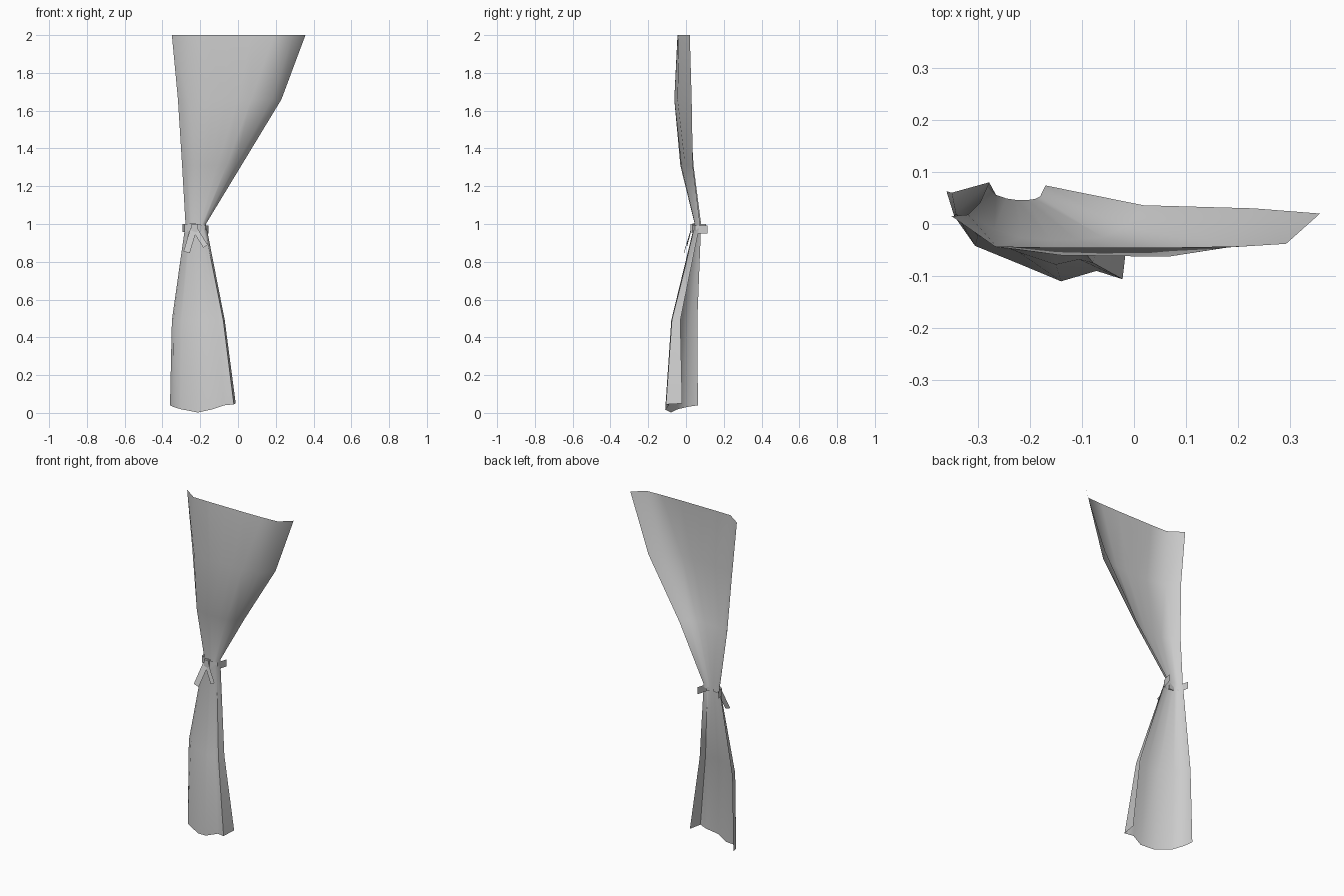
import bpy
import bmesh
from mathutils import Vector

default_cube = bpy.data.objects.get("Cube")
if default_cube:
    bpy.data.objects.remove(default_cube, do_unlink=True)


def make_material(name, colour):
    material = bpy.data.materials.new(name)
    material.use_nodes = True
    material.diffuse_color = colour
    shader = material.node_tree.nodes["Principled BSDF"]
    shader.inputs["Base Color"].default_value = colour
    return material


cloth_grey = make_material("cloth grey", (0.6, 0.6, 0.6, 1))


def make_sheet(name, rows, smooth_angle):
    """Bridge equally long rows of points into an open cloth surface."""
    bm = bmesh.new()
    grid = [[bm.verts.new(point) for point in row] for row in rows]
    for upper, lower in zip(grid, grid[1:]):
        for i in range(len(upper) - 1):
            bm.faces.new((upper[i], lower[i], lower[i + 1], upper[i + 1]))
    mesh = bpy.data.meshes.new(name)
    bm.to_mesh(mesh)
    bm.free()
    mesh.materials.append(cloth_grey)
    sheet = bpy.data.objects.new(name, mesh)
    bpy.context.collection.objects.link(sheet)
    bpy.ops.object.select_all(action="DESELECT")
    sheet.select_set(True)
    bpy.context.view_layer.objects.active = sheet
    bpy.ops.object.shade_smooth_by_angle(angle=smooth_angle)
    return sheet


def section(height, points, drops=None):
    """Cross-section in thousandths of a unit, from right edge to left edge."""
    drops = drops or [0] * len(points)
    return [Vector((x, y, height + drop)) / 1000
            for (x, y), drop in zip(points, drops)]


# Curtain: gathered at the waist, flared above, turned slightly below
curtain_rows = [
    section(2000, [(-350, 15), (-267, -43), (-160, -45), (-50, -45),
                   (70, -45), (190, -43), (292, -38), (357, 20)]),
    section(1660, [(-318, 18), (-262, -45), (-140, -60), (-70, -61),
                   (0, -62), (70, -62), (180, -45), (230, 30)]),
    section(1310, [(-296, 40), (-268, -10), (-215, -27), (-160, -30),
                   (-110, -30), (-60, -25), (-15, -5), (18, 36)]),
    section(1000, [(-278, 80), (-265, 56), (-245, 49), (-225, 46),
                   (-205, 46), (-190, 48), (-180, 53), (-170, 74)]),
    section(490, [(-350, 60), (-342, 20), (-300, -22), (-220, -55),
                  (-150, -78), (-105, -68), (-78, -75), (-70, -30)]),
    section(0, [(-360, 63), (-345, 15), (-305, -42), (-212, -80),
                (-140, -110), (-72, -90), (-22, -106), (-12, -20)],
            [40, 33, 20, 2, 18, 40, 45, 50]),
]
make_sheet("curtain", curtain_rows, 1.2)

# Tieback band: a strip around the front, open at the back
band_path = [(-293, 107), (-283, 62), (-250, 40), (-225, 34),
             (-200, 36), (-172, 48), (-155, 113)]
band_rise = [0, 0, 2, 2, -3, -8, -8]
make_sheet("tieback_band", [section(1000, band_path, band_rise),
                            section(958, band_path, band_rise)], 0.6)


def make_strip(name, start, end, width):
    """Flat ribbon running from start to end, facing the front."""
    start, end = Vector(start), Vector(end)
    side = (end - start).cross(Vector((0, 1, 0))).normalized() * width / 2
    make_sheet(name, [(start + side, start - side),
                      (end + side, end - side)], 0.6)


# Ribbon tails hanging from the knot
make_strip("right_tail", (-0.235, 0.028, 0.975), (-0.272, -0.01, 0.85), 0.034)
make_strip("left_tail", (-0.228, 0.028, 0.972), (-0.172, 0.004, 0.882), 0.028)

# Knot: small wrapped block of cloth
bpy.ops.mesh.primitive_cube_add(size=1, location=(-0.23, 0.034, 0.978))
knot = bpy.context.object
knot.name = "knot"
knot.scale = (0.03, 0.02, 0.044)
knot.data.materials.append(cloth_grey)
